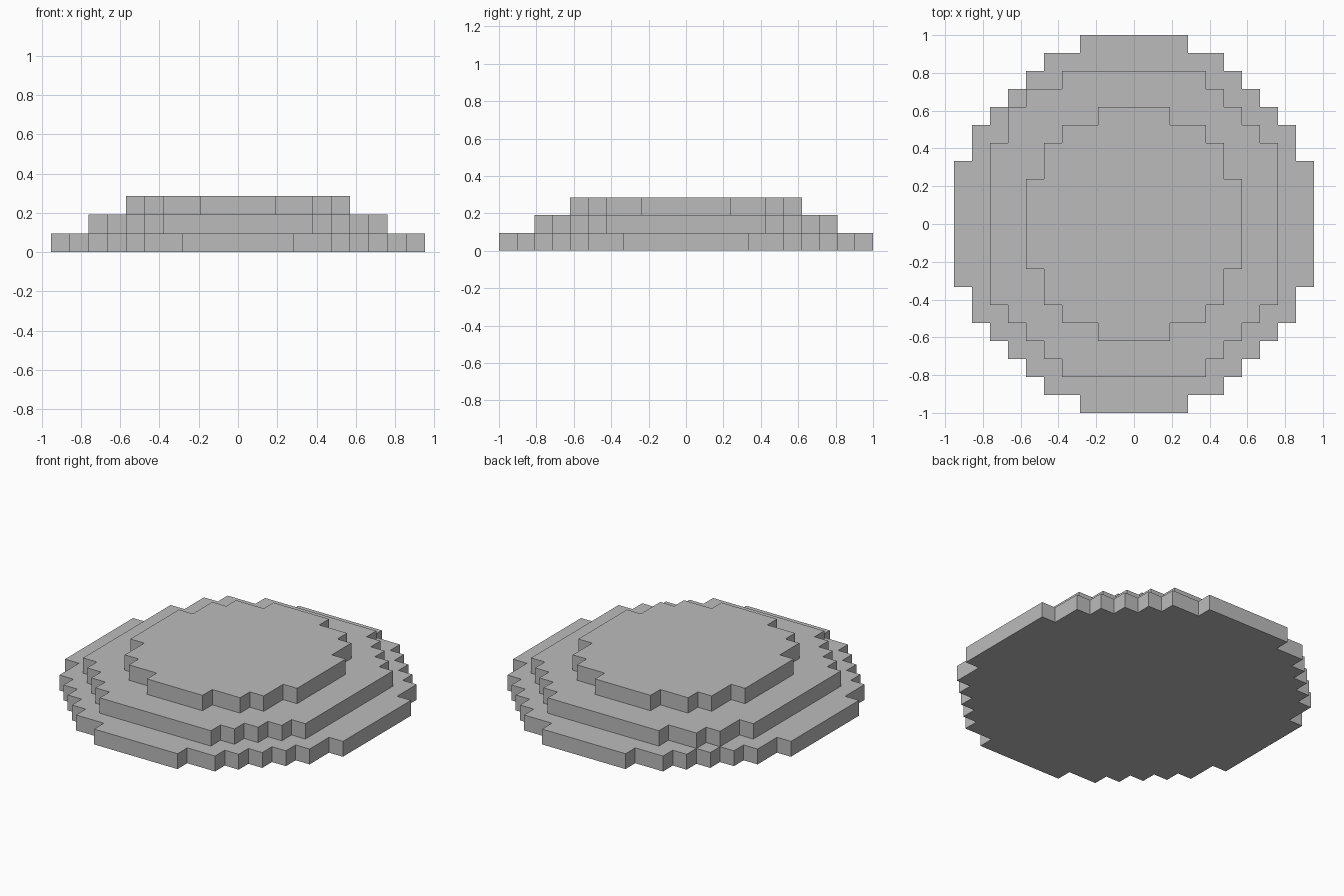
import bpy
import bmesh

# Remove the default cube
cube = bpy.data.objects.get("Cube")
if cube:
    bpy.data.objects.remove(cube, do_unlink=True)

U = 2 / 21  # size of one block

stone = bpy.data.materials.new("light grey stone")
stone.use_nodes = True
COLOUR = (0.5, 0.5, 0.5, 1)
stone.diffuse_color = COLOUR
stone.node_tree.nodes["Principled BSDF"].inputs["Base Color"].default_value = COLOUR


def quarter(steps, sx, sy):
    """Stair outline of one quadrant, from the y end round to the x end."""
    pts = []
    for i, (x, y) in enumerate(steps):
        if i:
            pts.append((sx * steps[i - 1][0], sy * y))
        pts.append((sx * x, sy * y))
    # Each step starts at the previous step's x and drops to its own y
    return pts


def tier(name, level, steps, back_right=None):
    """One block-high slab with a stepped round outline."""
    outline = []
    outline += quarter(steps, 1, 1)
    outline += quarter(steps, 1, -1)[::-1]
    outline += quarter(steps, -1, -1)
    outline += quarter(back_right or steps, -1, 1)[::-1]

    bm = bmesh.new()
    base = bm.faces.new([bm.verts.new((x * U, y * U, level * U)) for x, y in outline])
    top = bmesh.ops.extrude_face_region(bm, geom=[base])["geom"]
    moved = [v for v in top if isinstance(v, bmesh.types.BMVert)]
    bmesh.ops.translate(bm, verts=moved, vec=(0, 0, U))
    bmesh.ops.recalc_face_normals(bm, faces=bm.faces)
    mesh = bpy.data.meshes.new(name)
    bm.to_mesh(mesh)
    bm.free()
    mesh.materials.append(stone)
    obj = bpy.data.objects.new(name, mesh)
    bpy.context.collection.objects.link(obj)


# Half widths and half depths of each step, in blocks
tier("bottom_tier", 0, [(3, 10.5), (5, 9.5), (6, 8.5), (7, 7.5), (8, 6.5), (9, 5.5), (10, 3.5)])
# The middle tier has one fuller corner
tier("middle_tier", 1, [(4, 8.5), (5, 7.5), (6, 6.5), (7, 5.5), (8, 4.5)],
     back_right=[(4, 8.5), (6, 7.5), (7, 6.5), (8, 4.5)])
tier("top_tier", 2, [(2, 6.5), (4, 5.5), (5, 4.5), (6, 2.5)])
